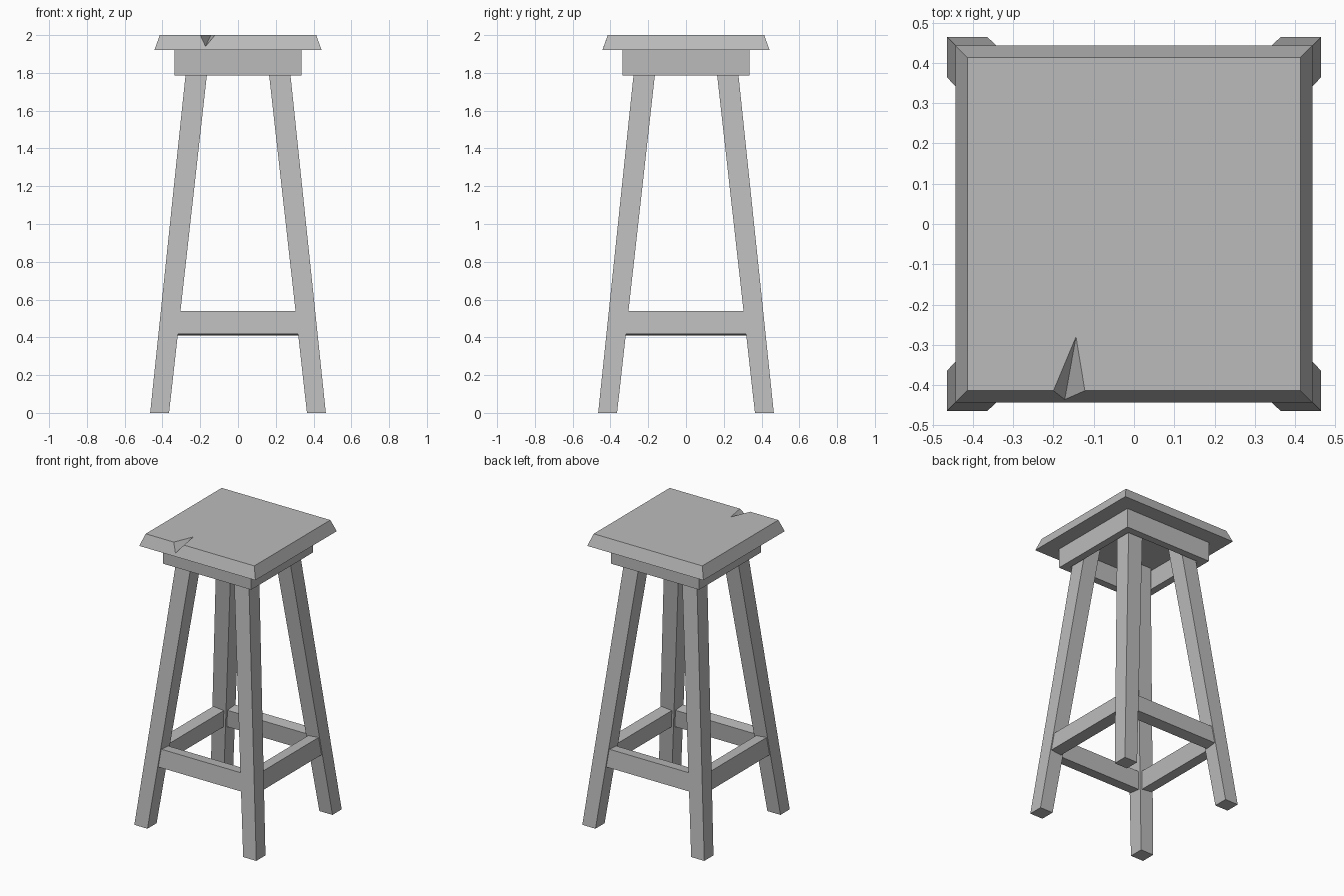
import bpy
import bmesh
from math import pi
from mathutils import Matrix, Vector

default_cube = bpy.data.objects.get("Cube")
if default_cube:
    bpy.data.objects.remove(default_cube, do_unlink=True)

grey = bpy.data.materials.new("plain grey")
grey.use_nodes = True
colour = (0.5, 0.5, 0.5, 1)
grey.diffuse_color = colour
grey.node_tree.nodes["Principled BSDF"].inputs["Base Color"].default_value = colour


def finish(name, bm):
    """Turn a bmesh into a flat-shaded grey object."""
    bmesh.ops.recalc_face_normals(bm, faces=bm.faces[:])
    mesh = bpy.data.meshes.new(name)
    bm.to_mesh(mesh)
    bm.free()
    mesh.materials.append(grey)
    obj = bpy.data.objects.new(name, mesh)
    bpy.context.collection.objects.link(obj)
    return obj


def square(bm, low, high, z):
    """Four corners of a horizontal square, counter-clockwise from the front."""
    return [bm.verts.new((x, y, z)) for x, y in
            ((low, low), (high, low), (high, high), (low, high))]


def bridge(bm, a, b, sides=range(4)):
    """Join two square loops with side faces."""
    for i in sides:
        j = (i + 1) % 4
        bm.faces.new((a[i], a[j], b[j], b[i]))


# Seat with bevelled edges and a splinter notch in the front edge
SEAT_LOW, SEAT_TOP = 1.92, 2.0
bm = bmesh.new()
bottom = square(bm, -0.443, 0.443, SEAT_LOW)
top = square(bm, -0.414, 0.414, SEAT_TOP)
notch_left = bm.verts.new((-0.2, -0.414, SEAT_TOP))
notch_right = bm.verts.new((-0.122, -0.414, SEAT_TOP))
notch_back = bm.verts.new((-0.144, -0.28, SEAT_TOP))
notch_deep = bm.verts.new((-0.172, -0.436, 1.94))
bm.faces.new(bottom[::-1])
bridge(bm, bottom, top, sides=(1, 2, 3))
bm.faces.new((bottom[0], bottom[1], top[1], notch_right, notch_deep, notch_left, top[0]))
bm.faces.new((top[0], notch_left, notch_back, notch_right, *top[1:]))
bm.faces.new((notch_left, notch_deep, notch_back))
bm.faces.new((notch_deep, notch_right, notch_back))
finish("seat", bm)

# Hollow square apron under the seat
bm = bmesh.new()
loops = [square(bm, -r, r, z) for r, z in
         ((0.336, 1.785), (0.336, SEAT_LOW), (0.285, SEAT_LOW), (0.285, 1.785))]
for k in range(4):
    bridge(bm, loops[k], loops[(k + 1) % 4])
finish("apron", bm)

# Splayed legs and leaning rails, repeated around the centre
corners = ("back_left", "back_right", "front_right", "front_left")
sides = ("front", "left", "back", "right")
for k in range(4):
    turn = Matrix.Rotation(k * pi / 2, 4, "Z")

    bm = bmesh.new()
    foot = square(bm, 0.365, 0.465, 0)
    head = square(bm, 0.15, 0.264, SEAT_LOW)
    bm.faces.new(foot[::-1])
    bm.faces.new(head)
    bridge(bm, foot, head)
    bm.transform(turn)
    finish(corners[k] + "_leg", bm)

    bm = bmesh.new()
    bmesh.ops.create_cube(bm, size=1)
    bm.transform(turn
                 @ Matrix.Translation(Vector((0, -0.368, 0.475)))
                 @ Matrix.Rotation(-0.104, 4, "X")
                 @ Matrix.Diagonal((0.7, 0.08, 0.122, 1)))
    finish(sides[k] + "_rail", bm)
